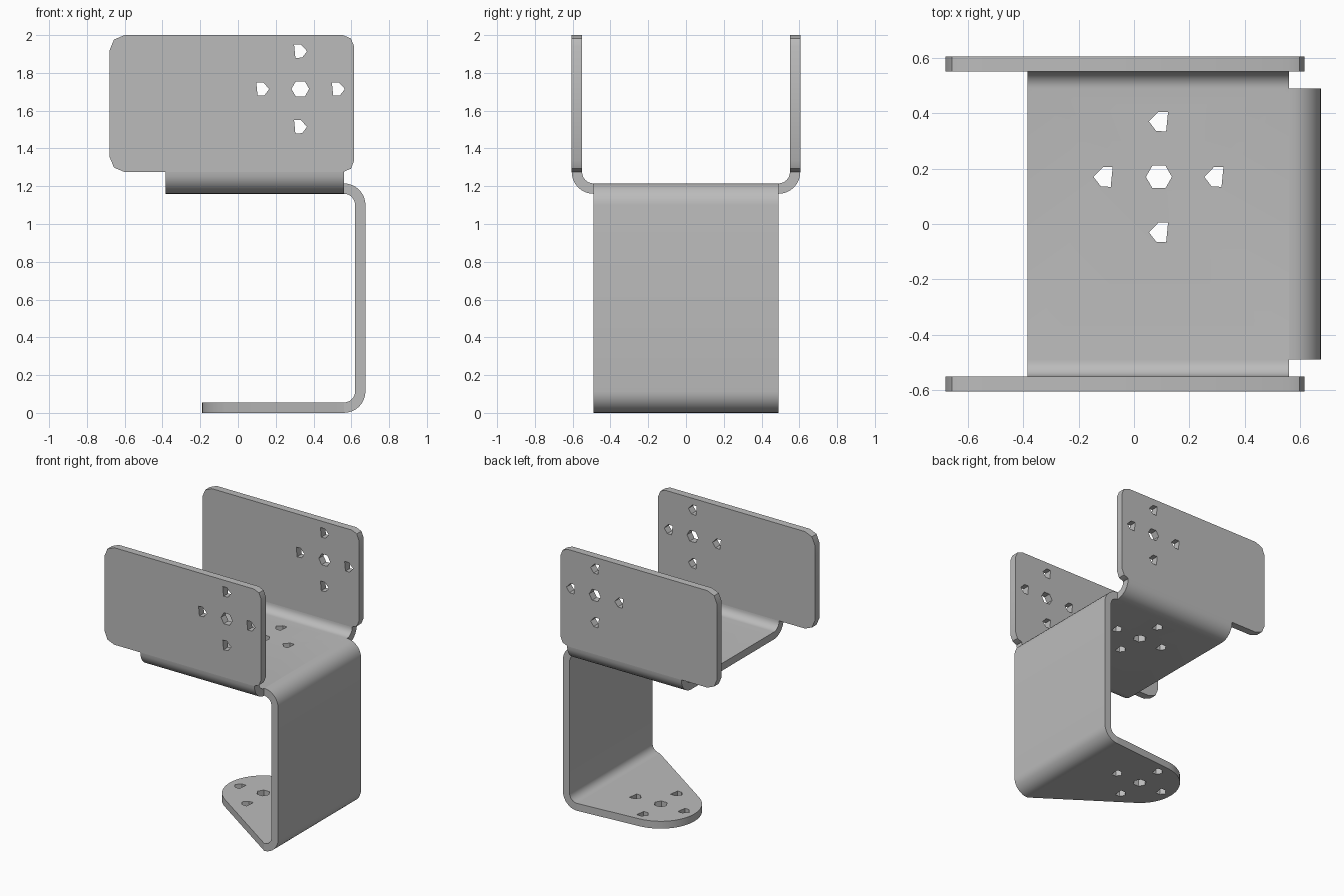
import bpy, bmesh
from math import sin, cos, radians, degrees, atan2, acos, hypot

if "Cube" in bpy.data.objects:
    bpy.data.objects.remove(bpy.data.objects["Cube"])

metal = bpy.data.materials.new("grey_metal")
metal.use_nodes = True
GREY = (0.5, 0.5, 0.5, 1)
metal.diffuse_color = GREY
metal.node_tree.nodes["Principled BSDF"].inputs["Base Color"].default_value = GREY

T = 0.055             # sheet thickness
R_IN = 0.06           # inner bend radius
R_OUT = R_IN + T
HALF = 0.49           # half width of the flat sheet
EDGE = 0.56           # x where the floor meets the leg bend
FLOOR = 1.16          # underside of the floor
SEAM = FLOOR + R_OUT  # where side bends become side plates


def arc(cx, cy, r, a0, a1, n=8):
    angles = [radians(a0 + (a1 - a0) * i / n) for i in range(n + 1)]
    return [(cx + r * cos(a), cy + r * sin(a)) for a in angles]


def prism(name, outline, axis, lo, hi):
    """Extrude a 2D outline along x, y or z."""
    place = {"x": lambda u, v, w: (w, u, v),
             "y": lambda u, v, w: (u, w, v),
             "z": lambda u, v, w: (u, v, w)}[axis]
    bm = bmesh.new()
    low = [bm.verts.new(place(u, v, lo)) for u, v in outline]
    high = [bm.verts.new(place(u, v, hi)) for u, v in outline]
    bm.faces.new(low)
    bm.faces.new(high)
    for i in range(len(low)):
        j = (i + 1) % len(low)
        bm.faces.new((low[i], low[j], high[j], high[i]))
    bmesh.ops.recalc_face_normals(bm, faces=bm.faces)
    mesh = bpy.data.meshes.new(name)
    bm.to_mesh(mesh)
    bm.free()
    mesh.materials.append(metal)
    ob = bpy.data.objects.new(name, mesh)
    bpy.context.collection.objects.link(ob)
    return ob


def activate(ob):
    bpy.ops.object.select_all(action="DESELECT")
    ob.select_set(True)
    bpy.context.view_layer.objects.active = ob


SMALL_HOLE = [(-0.036, 0), (-0.002, 0.035), (0.033, 0.035), (0.026, -0.036), (-0.01, -0.034)]


def drill(ob, cx, cy, axis, lo, hi, flip=1):
    """Cut one centre hole and four small holes around it."""
    outlines = [arc(cx, cy, 0.047, 0, 300, 5)]
    for dx, dy in ((0.2, 0), (-0.2, 0), (0, 0.2), (0, -0.2)):
        outlines.append([(cx + dx + flip * u, cy + dy + v) for u, v in SMALL_HOLE])
    for outline in outlines:
        cutter = prism("hole_cutter", outline, axis, lo - 0.02, hi + 0.02)
        cutter.hide_render = True
        activate(ob)
        mod = ob.modifiers.new("hole", "BOOLEAN")
        mod.operation = "DIFFERENCE"
        mod.solver = "EXACT"
        mod.object = cutter
        bpy.ops.object.modifier_apply(modifier=mod.name)
        bpy.data.objects.remove(cutter)


def finish(ob):
    activate(ob)
    bpy.ops.object.shade_smooth_by_angle(angle=radians(30))


# Floor with a bend up on each side
channel = (arc(HALF, SEAM, R_OUT, 0, -90) + arc(-HALF, SEAM, R_OUT, -90, -180)
           + arc(-HALF, SEAM, R_IN, -180, -90) + arc(HALF, SEAM, R_IN, -90, 0))
floor = prism("floor_channel", channel, "x", -0.385, EDGE)
drill(floor, 0.09, 0.17, "z", FLOOR, FLOOR + T)
finish(floor)

# Upright side plates with clipped round corners
left, right, top = -0.68, 0.615, 2.0
big, small = 0.08, 0.06
plate = (arc(left + big, SEAM + big, big, 180, 270, 2)
         + arc(right - small, SEAM + small, small, 270, 360, 2)
         + arc(right - small, top - small, small, 0, 90, 2)
         + arc(left + big, top - big, big, 90, 180, 2))
for name, lo in (("front_plate", -HALF - R_OUT), ("back_plate", HALF + R_IN)):
    ob = prism(name, plate, "y", lo, lo + T)
    drill(ob, 0.33, 1.715, "y", lo, lo + T, flip=-1)
    finish(ob)

# Leg: bends down from the floor and under to the foot
knee = FLOOR + T - R_OUT
leg = (arc(EDGE, knee, R_OUT, 90, 0) + arc(EDGE, R_OUT, R_OUT, 0, -90)
       + arc(EDGE, R_OUT, R_IN, -90, 0) + arc(EDGE, knee, R_IN, 0, 90))
finish(prism("leg", leg, "y", -HALF, HALF))

# Foot: off-centre round tip joined to the leg by tangent edges
fx, fy, fr = 0.09, 0.17, 0.28


def tangent(y, side):
    dx, dy = EDGE - fx, y - fy
    return degrees(atan2(dy, dx) + side * acos(fr / hypot(dx, dy)))


foot_outline = ([(EDGE, -HALF), (EDGE, HALF)]
                + arc(fx, fy, fr, tangent(HALF, 1), 360 + tangent(-HALF, -1), 20))
foot = prism("foot", foot_outline, "z", 0, T)
drill(foot, fx, fy, "z", 0, T)
finish(foot)
